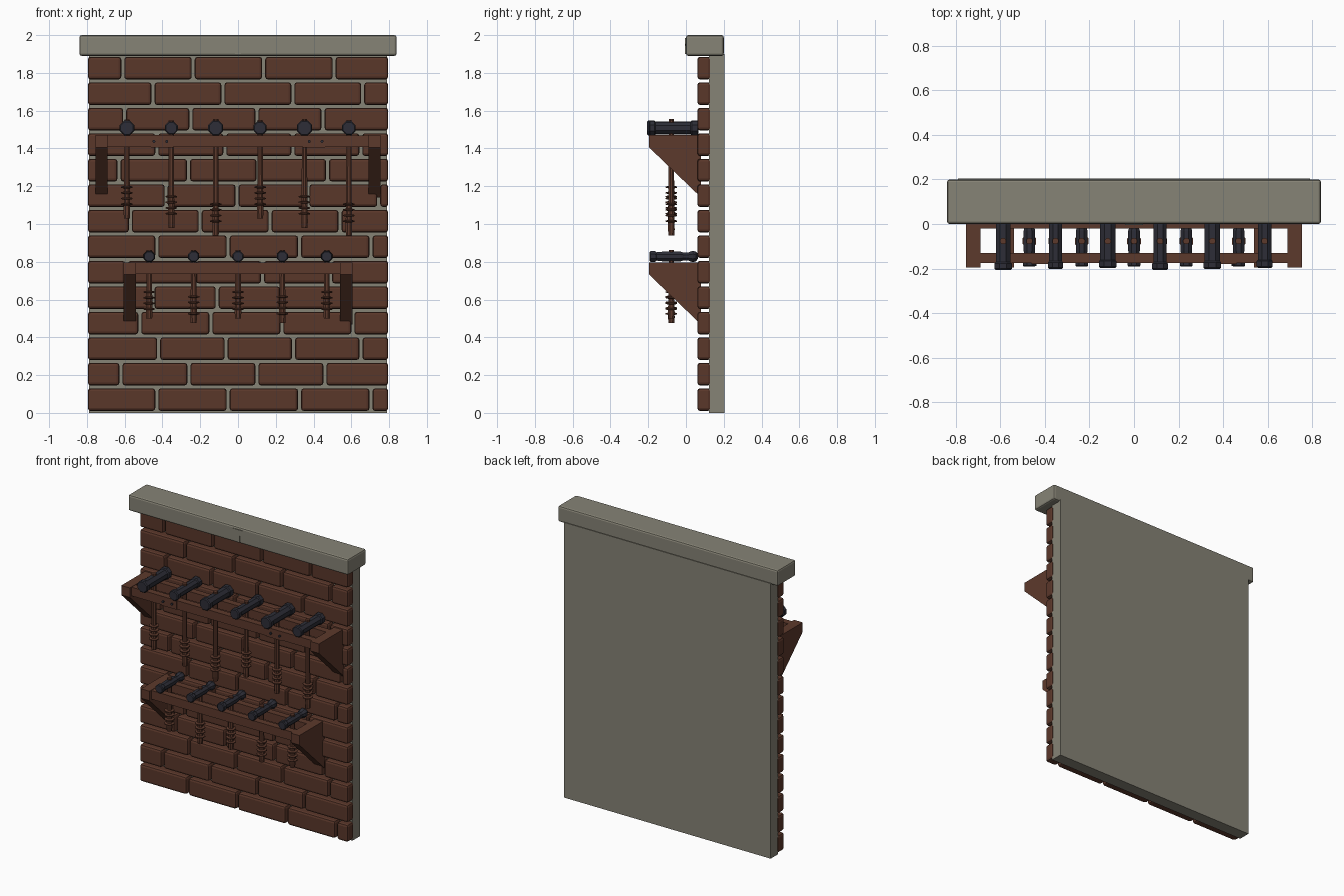
import bpy, bmesh, math
from mathutils import Matrix

cube = bpy.data.objects.get("Cube")
if cube:
    bpy.data.objects.remove(cube, do_unlink=True)


def material(name, rgb):
    mat = bpy.data.materials.new(name)
    mat.use_nodes = True
    mat.diffuse_color = (*rgb, 1)
    bsdf = next(n for n in mat.node_tree.nodes if n.type == 'BSDF_PRINCIPLED')
    bsdf.inputs["Base Color"].default_value = (*rgb, 1)
    return mat


STONE = material("grey stone", (0.24, 0.228, 0.18))
BRICK = material("red brown brick", (0.102, 0.038, 0.023))
WOOD = material("brown wood", (0.108, 0.041, 0.025))
METAL = material("dark metal", (0.026, 0.027, 0.038))


def finish(name, bm, mat, bevel=0, segments=2):
    bmesh.ops.recalc_face_normals(bm, faces=bm.faces)
    mesh = bpy.data.meshes.new(name)
    bm.to_mesh(mesh)
    bm.free()
    mesh.materials.append(mat)
    obj = bpy.data.objects.new(name, mesh)
    bpy.context.scene.collection.objects.link(obj)
    if bevel:
        mod = obj.modifiers.new("Bevel", 'BEVEL')
        mod.width = bevel
        mod.segments = segments
    return obj


def box(name, xs, ys, zs, mat, bevel=0, segments=2):
    bm = bmesh.new()
    bmesh.ops.create_cube(bm, size=1)
    for v in bm.verts:
        for i, (lo, hi) in enumerate((xs, ys, zs)):
            v.co[i] = lo if v.co[i] < 0 else hi
    return finish(name, bm, mat, bevel, segments)


def prism(name, outline, depth, to_point, mat):
    """Extrude a flat outline between two depths."""
    bm = bmesh.new()
    ends = [[bm.verts.new(to_point(a, b, d)) for a, b in outline] for d in depth]
    bm.faces.new(ends[0])
    bm.faces.new(ends[1])
    n = len(outline)
    for i in range(n):
        j = (i + 1) % n
        bm.faces.new((ends[0][i], ends[0][j], ends[1][j], ends[1][i]))
    return finish(name, bm, mat)


def lathe(name, profile, matrix, mat, sides):
    """Turn (radius, height) pairs around the local z axis."""
    bm = bmesh.new()
    rings = []
    for r, h in profile:
        angles = [math.tau * (k + 0.5) / sides for k in range(sides)]
        rings.append([bm.verts.new(matrix @ Matrix.Translation(
            (r * math.cos(a), r * math.sin(a), h)).translation) for a in angles])
    for a, b in zip(rings, rings[1:]):
        for k in range(sides):
            m = (k + 1) % sides
            bm.faces.new((a[k], a[m], b[m], b[k]))
    bm.faces.new(rings[0])
    bm.faces.new(rings[-1])
    return finish(name, bm, mat)


# Mortar wall and capstone
box("mortar_wall", (-0.79, 0.79), (0.122, 0.204), (0, 1.9), STONE)
box("capstone", (-0.84, 0.84), (0, 0.2), (1.89, 2), STONE, 0.012)

# Carved mallet relief on the capstone
relief = [(-0.04, 1.985), (0.04, 1.985), (0.04, 1.953), (0.015, 1.945),
          (0.015, 1.9), (-0.015, 1.9), (-0.015, 1.945), (-0.04, 1.953)]
prism("capstone_relief", relief, (-0.004, 0.004), lambda a, b, d: (a, d, b), STONE)

# Brick courses: first joint and brick pitch of each row, from the bottom
courses = [(-.43, .378), (-.62, .36), (-.42, .357), (-.52, .376), (-.45, .34),
           (-.59, .36), (-.43, .378), (-.57, .37), (-.38, .375), (-.63, .368),
           (-.43, .36), (-.60, .35), (-.45, .37), (-.61, .373)]
for row, (first, pitch) in enumerate(courses):
    edges = [-0.803]
    joint = first
    while joint < 0.76:
        edges.append(joint)
        joint += pitch
    edges.append(0.803)
    z = 0.01 + row * 0.135
    for a, b in zip(edges, edges[1:]):
        box("brick", (a + 0.008, b - 0.008), (0.06, 0.132), (z, z + 0.12), BRICK, 0.015)


def shelf(prefix, half, top):
    """Two rails carried by a pair of triangular brackets."""
    side = [(-0.195, top), (0.08, top), (0.08, top - 0.33),
            (0.06, top - 0.31), (-0.195, top - 0.065)]
    for s in (-1, 1):
        prism(prefix + "_bracket", side, (s * half, s * (half - 0.065)),
              lambda a, b, d: (d, a, b), WOOD)
    inner = half - 0.06
    for part, ys in (("front", (-0.175, -0.13)), ("back", (-0.02, 0.025))):
        box(f"{prefix}_{part}_rail", (-inner, inner), ys, (top - 0.062, top - 0.002), WOOD)


def hammer(prefix, x, z, bottom, profile, rings):
    """Head lying front to back, handle hanging between the rails."""
    axis = Matrix.Translation((x, 0, z)) @ Matrix.Rotation(-math.pi / 2, 4, 'X')
    lathe(prefix + "_head", profile, axis, METAL, 8)
    hang = Matrix.Translation((x, -0.077, bottom))
    length = z + profile[1][0] + 0.004 - bottom
    lathe(prefix + "_handle", [(0.017, 0), (0.019, 0.03), (0.016, 0.2), (0.015, length)],
          hang, WOOD, 8)
    for h in rings:
        lathe(prefix + "_grip_ring",
              [(0.02, h - 0.006), (0.033, h - 0.003), (0.033, h + 0.003), (0.02, h + 0.006)],
              hang, WOOD, 8)


# Upper shelf with long sledge hammers
shelf("upper", 0.755, 1.47)
for s in (-1, 1):
    for x in (0.377, 0.445):
        bolt = Matrix.Translation((s * x, -0.188, 1.437)) @ Matrix.Rotation(-math.pi / 2, 4, 'X')
        lathe("rail_bolt", [(0.008, 0), (0.008, 0.02)], bolt, METAL, 8)
    box("rail_joint_plate", sorted((s * 0.345, s * 0.46)), (-0.179, -0.17),
        (1.406, 1.47), WOOD)
for i in range(6):
    r = (0.042, 0.037, 0.043, 0.038, 0.043, 0.039)[i]
    bottom = (1.03, 0.98, 0.94)[i % 3]
    front = -0.207 + 0.005 * (i % 3)
    sledge = [(r - 0.006, front), (r, front + 0.006), (r, front + 0.03), (r - 0.006, front + 0.036),
              (r - 0.006, 0.025), (r, 0.031), (r, 0.06), (r - 0.006, 0.066)]
    hammer("sledge", -0.588 + i * 0.235, 1.508, bottom, sledge, (0.075, 0.105, 0.135, 0.165))

# Lower shelf with short round-backed hammers
shelf("lower", 0.605, 0.797)
for i in range(5):
    bottom = (0.5, 0.475)[i % 2]
    short = [(0.026, -0.192), (0.031, -0.187), (0.031, -0.165), (0.024, -0.155),
             (0.028, -0.12), (0.028, -0.03), (0.022, -0.01), (0.022, 0.012),
             (0.029, 0.024), (0.032, 0.038), (0.027, 0.054), (0.012, 0.064)]
    hammer("short_hammer", -0.47 + i * 0.235, 0.828, bottom, short, (0.05, 0.08, 0.11, 0.14))
